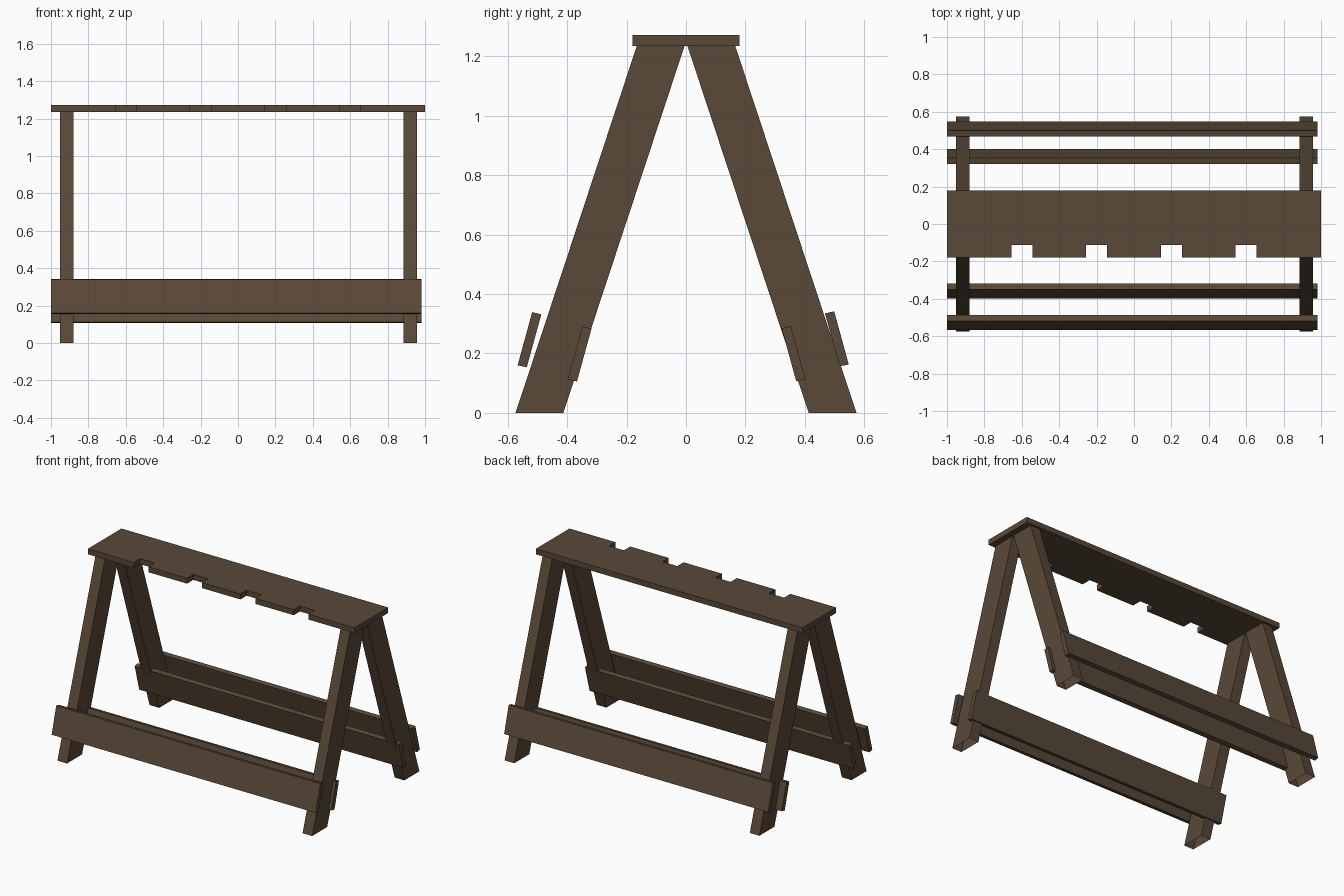
import bpy, bmesh
from mathutils import Vector

if "Cube" in bpy.data.objects:
    bpy.data.objects.remove(bpy.data.objects["Cube"])

wood = bpy.data.materials.new("dark brown wood")
wood.diffuse_color = (0.1, 0.065, 0.039, 1)
wood.use_nodes = True
wood.node_tree.nodes["Principled BSDF"].inputs["Base Color"].default_value = wood.diffuse_color


def prism(name, pts, offset, open_base=False):
    """Extrude a polygon along an offset vector into a solid."""
    bm = bmesh.new()
    base = bm.faces.new([bm.verts.new(p) for p in pts])
    ext = bmesh.ops.extrude_face_region(bm, geom=[base], use_keep_orig=True)
    verts = [g for g in ext["geom"] if isinstance(g, bmesh.types.BMVert)]
    bmesh.ops.translate(bm, verts=verts, vec=Vector(offset))
    bmesh.ops.recalc_face_normals(bm, faces=bm.faces)
    if open_base:
        bmesh.ops.delete(bm, geom=[base], context='FACES_ONLY')
    me = bpy.data.meshes.new(name)
    bm.to_mesh(me)
    bm.free()
    me.materials.append(wood)
    ob = bpy.data.objects.new(name, me)
    bpy.context.collection.objects.link(ob)
    return ob


# Top board with four notches along the front edge
outline = [(-1, -0.18)]
for c in (-0.6, -0.2, 0.2, 0.6):
    a, b = c - 0.056, c + 0.056
    outline += [(a, -0.18), (a, -0.113), (b, -0.113), (b, -0.18)]
outline += [(1, -0.18), (1, 0.18), (-1, 0.18)]
prism("top_board", [(x, y, 1.235) for x, y in outline], (0, 0, 0.037))

# Slanted legs, open at the foot
for side, s in (("front", -1), ("back", 1)):
    for end, x0, x1 in (("left", -0.952, -0.88), ("right", 0.886, 0.958)):
        foot = [(x0, s * 0.413, 0), (x1, s * 0.413, 0),
                (x1, s * 0.574, 0), (x0, s * 0.574, 0)]
        prism(f"{side}_{end}_leg", foot, (0, -s * 0.408, 1.235), True)

# Long tilted rails outside and inside each pair of legs
front_rails = {
    "front_outer_rail": (-0.567, 0.160, -1),
    "front_inner_rail": (-0.398, 0.112, -1),
    "back_outer_rail": (0.548, 0.163, 1),
    "back_inner_rail": (0.402, 0.113, 1),
}
for name, (y, z, s) in front_rails.items():
    w = 0.031 if s < 0 else -0.031
    up = 0.049 if s < 0 else -0.049
    pts = [(-1, y, z), (-1, y + w, z - 0.006),
           (-1, y + w + up, z + 0.172), (-1, y + up, z + 0.179)]
    prism(name, pts, (1.98, 0, 0))
